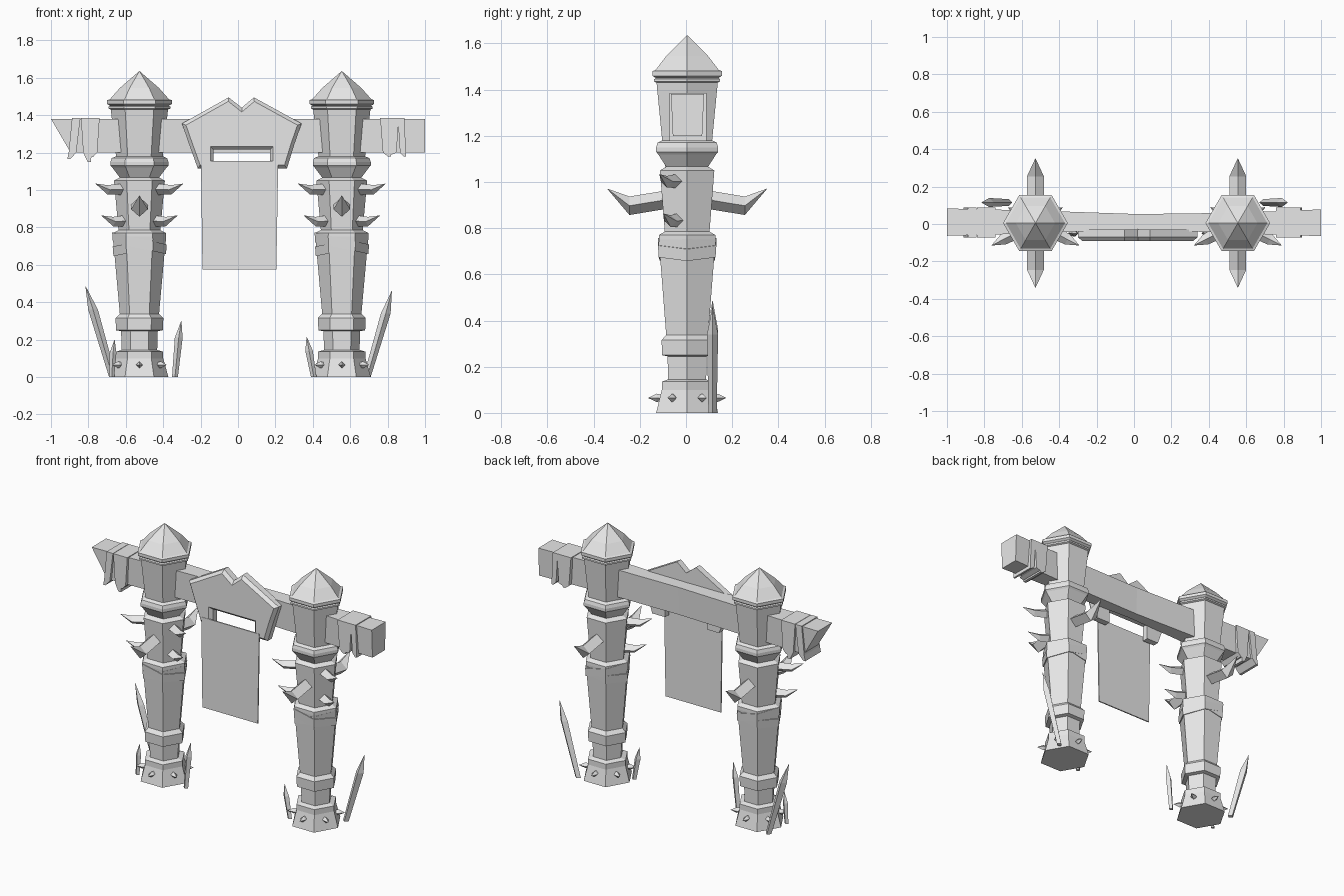
import bpy, bmesh
from math import sin, cos, pi, radians
from mathutils import Vector

if "Cube" in bpy.data.objects:
    bpy.data.objects.remove(bpy.data.objects["Cube"], do_unlink=True)

grey = bpy.data.materials.new("plain_grey")
grey.use_nodes = True
grey.diffuse_color = (0.8, 0.8, 0.8, 1)
grey.node_tree.nodes["Principled BSDF"].inputs["Base Color"].default_value = (0.8, 0.8, 0.8, 1)


def finish(name, bm):
    bmesh.ops.recalc_face_normals(bm, faces=bm.faces[:])
    mesh = bpy.data.meshes.new(name)
    bm.to_mesh(mesh)
    bm.free()
    mesh.materials.append(grey)
    obj = bpy.data.objects.new(name, mesh)
    bpy.context.collection.objects.link(obj)
    return obj


def loft(name, rings):
    """Skin a closed solid through rings with equal point counts."""
    bm = bmesh.new()
    rows = [[bm.verts.new(p) for p in ring] for ring in rings]
    n = len(rows[0])
    for a, b in zip(rows, rows[1:]):
        for i in range(n):
            j = (i + 1) % n
            bm.faces.new((a[i], a[j], b[j], b[i]))
    bm.faces.new(rows[0])
    bm.faces.new(rows[-1])
    return finish(name, bm)


def hexagon(cx, cy, z, r, tilt=0.0):
    ring = []
    for k in range(6):
        a = k * pi / 3
        ring.append((cx + r * cos(a), cy + r * sin(a), z + tilt * cos(a) * r))
    return ring


def horn(name, cx, cy, angle, stations):
    """Diamond-section spike; stations are (distance, z, half height, half width)."""
    out = Vector((cos(angle), sin(angle), 0))
    side = Vector((-sin(angle), cos(angle), 0))
    up = Vector((0, 0, 1))
    rings = []
    for d, z, h, w in stations:
        c = Vector((cx, cy, 0)) + out * d + up * z
        rings.append([c + up * h, c + side * w, c - up * h, c - side * w])
    loft(name, rings)


def blade(name, y, base, mid, tip, w, t):
    rings = []
    for (x, z), s in ((base, 0.75), (mid, 1.0), (tip, 0.03)):
        rings.append([(x - w * s, y, z), (x, y - t * s, z),
                      (x + w * s, y, z), (x, y + t * s, z)])
    loft(name, rings)


# Pillar profile from ground to roof tip: (radius, height)
PROFILE = [
    (0.155, 0), (0.127, 0.10), (0.127, 0.135), (0.095, 0.145),
    (0.098, 0.245), (0.125, 0.25), (0.128, 0.315), (0.105, 0.338),
    (0.142, 0.75), (0.142, 0.77), (0.112, 0.785), (0.136, 1.05),
    (0.105, 1.066), (0.145, 1.12), (0.155, 1.13), (0.155, 1.15),
    (0.148, 1.17), (0.125, 1.18), (0.153, 1.43), (0.165, 1.435),
    (0.165, 1.445), (0.157, 1.45), (0.173, 1.46), (0.173, 1.48),
    (0.158, 1.485), (0.105, 1.545), (0.001, 1.635),
]
CY = 0.005

for side, cx in (("right", -0.527), ("left", 0.555)):
    loft(side + "_pillar", [hexagon(cx, CY, z, r) for r, z in PROFILE])

    # Crossed wraps around the shaft
    for i, (z, tilt, r) in enumerate(((0.715, -0.22, 0.146), (0.70, 0.2, 0.143))):
        loft(f"{side}_pillar_wrap_{i}",
             [hexagon(cx, CY, z - 0.026, r - 0.004, tilt),
              hexagon(cx, CY, z + 0.026, r, tilt)])

    # Large front and back horns
    for label, ang in (("front", -pi / 2), ("back", pi / 2)):
        horn(f"{side}_{label}_horn", cx, CY, ang,
             [(0.08, 0.925, 0.04, 0.045), (0.25, 0.897, 0.04, 0.045),
              (0.345, 0.97, 0.001, 0.001)])

    # Two rows of smaller side spikes
    for deg in (-27, -153):
        for row, z, reach in (("upper", 1.005, 0.262), ("lower", 0.835, 0.228)):
            horn(f"{side}_{row}_spike", cx, CY, radians(deg),
                 [(0.07, z, 0.032, 0.036), (reach - 0.07, z - 0.004, 0.025, 0.03),
                  (reach, z + 0.028, 0.001, 0.001)])

    # Studs on each face of the foot
    for k in range(6):
        horn(f"{side}_foot_stud", cx, CY, radians(30 + 60 * k),
             [(0.10, 0.065, 0.012, 0.012), (0.132, 0.065, 0.018, 0.018),
              (0.168, 0.065, 0.001, 0.001)])

# Blades leaning on the feet
blade("right_tall_blade", 0.115, (-0.67, 0.0), (-0.775, 0.36), (-0.815, 0.485), 0.026, 0.024)
blade("left_tall_blade", 0.115, (0.69, 0.0), (0.79, 0.34), (0.822, 0.46), 0.026, 0.024)
blade("right_outer_small_blade", -0.06, (-0.675, 0.0), (-0.668, 0.13), (-0.66, 0.2), 0.018, 0.015)
blade("right_inner_small_blade", -0.05, (-0.337, 0.0), (-0.317, 0.21), (-0.303, 0.3), 0.021, 0.018)
blade("left_inner_small_blade", -0.05, (0.405, 0.0), (0.38, 0.14), (0.367, 0.215), 0.02, 0.016)

# Cross beam, thinner in the middle, with a slanted end
beam = []
for top_x, low_x, y0, y1 in ((-1, -0.895, -0.063, 0.083), (-0.53, -0.53, -0.05, 0.072),
                             (0.02, 0.02, -0.028, 0.053), (0.555, 0.555, -0.05, 0.06),
                             (1, 1, -0.065, 0.078)):
    beam.append([(top_x, y0, 1.38), (top_x, y1, 1.38),
                 (low_x, y1 - 0.008, 1.2), (low_x, y0 + 0.008, 1.2)])
loft("cross_beam", beam)

# Ragged wraps around the beam ends
WRAPS = ((-0.865, 0.045, 1.165, -0.02), (-0.815, 0.05, 1.15, 0.01), (-0.765, 0.05, 1.175, -0.01),
         (0.785, 0.05, 1.18, 0.012), (0.835, 0.05, 1.19, -0.01), (0.872, 0.035, 1.178, 0.01))
for x, w, low, lean in WRAPS:
    rings = []
    for z, s, dx in ((1.385, 1.0, 0), (1.2, 0.9, lean), (low, 0.35, lean * 2)):
        h = w / 2 * s
        rings.append([(x - h + dx, -0.072, z), (x + h + dx, -0.072, z),
                      (x + h + dx, 0.088, z), (x - h + dx, 0.088, z)])
    loft("beam_wrap", rings)

# Crest board with a notched top and two short legs
OUTLINE = [(-0.30, 1.355), (-0.05, 1.495), (0.02, 1.44), (0.085, 1.495), (0.34, 1.355),
           (0.30, 1.24), (0.262, 1.115), (0.17, 1.115), (0.17, 1.215),
           (-0.13, 1.215), (-0.13, 1.115), (-0.215, 1.115), (-0.26, 1.24)]
bm = bmesh.new()
face = bm.faces.new([bm.verts.new((x, -0.03, z)) for x, z in OUTLINE])
front = bmesh.ops.extrude_face_region(bm, geom=[face], use_keep_orig=True)["geom"]
for v in [g for g in front if isinstance(g, bmesh.types.BMVert)]:
    v.co.y = -0.07
bmesh.ops.recalc_face_normals(bm, faces=bm.faces[:])
cap = [f for f in bm.faces if all(v.co.y < -0.06 for v in f.verts)]
bmesh.ops.inset_region(bm, faces=cap, thickness=0.018, depth=0.0, use_even_offset=True)
for v in cap[0].verts:
    v.co.y = -0.09
finish("crest_board", bm)

# Hanging cloth
loft("banner_cloth", [[(x0, -0.092, z), (x1, -0.092, z), (x1, -0.084, z), (x0, -0.084, z)]
                      for z, x0, x1 in ((0.575, -0.19, 0.205), (1.155, -0.198, 0.215))])
